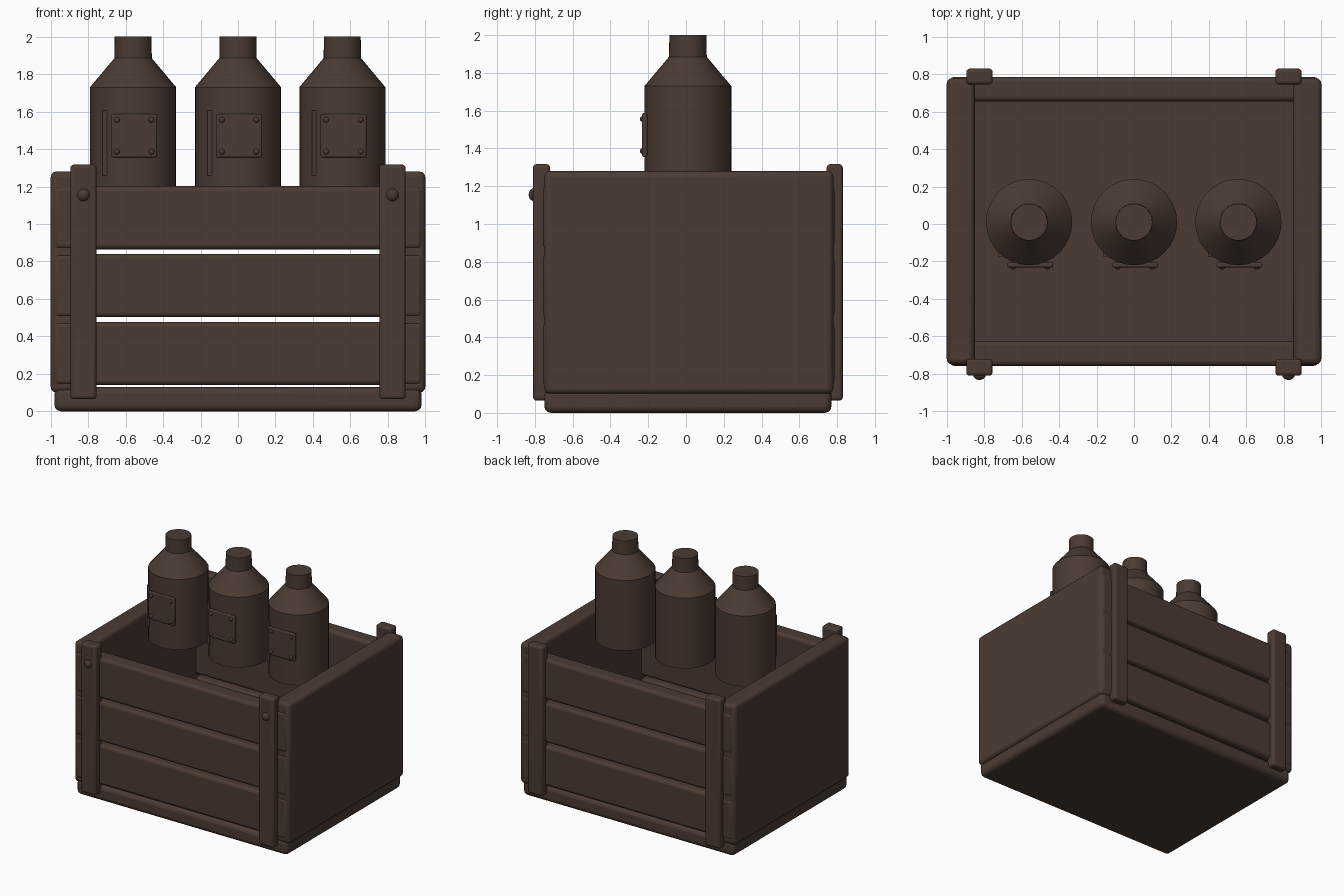
import bpy, math

if "Cube" in bpy.data.objects:
    bpy.data.objects.remove(bpy.data.objects["Cube"])

wood = bpy.data.materials.new("dark_brown")
wood.diffuse_color = (0.07, 0.044, 0.033, 1)
wood.use_nodes = True
wood.node_tree.nodes["Principled BSDF"].inputs["Base Color"].default_value = wood.diffuse_color


def finish(ob, name, bevel=0.0, segments=3):
    ob.name = name
    ob.data.materials.append(wood)
    if bevel:
        m = ob.modifiers.new("Bevel", 'BEVEL')
        m.width, m.segments = bevel, segments
        m.limit_method = 'ANGLE'
    bpy.ops.object.shade_smooth_by_angle(angle=math.radians(35))
    return ob


def box(name, x, y, z, bevel=0.0, segments=3):
    """Box from (min, max) ranges on each axis."""
    bpy.ops.mesh.primitive_cube_add(size=1, location=[(a + b) / 2 for a, b in (x, y, z)])
    ob = bpy.context.object
    ob.scale = [b - a for a, b in (x, y, z)]
    bpy.ops.object.transform_apply(location=False, rotation=False, scale=True)
    return finish(ob, name, bevel, segments)


def stud(name, x, y, z, r, depth):
    """Domed rivet head facing the front."""
    bpy.ops.mesh.primitive_uv_sphere_add(segments=16, ring_count=8, radius=1, location=(x, y, z))
    ob = bpy.context.object
    ob.scale = (r, depth, r)
    bpy.ops.object.transform_apply(location=False, rotation=False, scale=True)
    return finish(ob, name)


def lathe(name, x, y, profile, sides=32):
    """Closed solid of revolution from (radius, z) rings."""
    verts, faces = [], []
    for r, z in profile:
        for i in range(sides):
            a = 2 * math.pi * i / sides
            verts.append((r * math.cos(a), r * math.sin(a), z))
    for k in range(len(profile) - 1):
        for i in range(sides):
            j = (i + 1) % sides
            faces.append((k * sides + i, k * sides + j, (k + 1) * sides + j, (k + 1) * sides + i))
    faces.append(tuple(reversed(range(sides))))
    faces.append(tuple(range((len(profile) - 1) * sides, len(profile) * sides)))
    me = bpy.data.meshes.new(name)
    me.from_pydata(verts, [], faces)
    ob = bpy.data.objects.new(name, me)
    bpy.context.collection.objects.link(ob)
    ob.location = (x, y, 0)
    bpy.ops.object.select_all(action='DESELECT')
    bpy.context.view_layer.objects.active = ob
    ob.select_set(True)
    return finish(ob, name)


# crate floor
box("crate_base", (-0.98, 0.98), (-0.75, 0.77), (0, 0.13), 0.035)

# solid end panels
for s, side in ((-1, "left"), (1, "right")):
    x = sorted((s * 0.85, s * 1.0))
    box(side + "_panel", x, (-0.75, 0.78), (0.10, 1.28), 0.03)

# front and back slats
for i in range(3):
    z = 0.14 + i * 0.3625
    box(f"front_slat_{i}", (-0.985, 0.985), (-0.757, -0.625), (z, z + 0.337), 0.025)
    box(f"back_slat_{i}", (-0.985, 0.985), (0.655, 0.785), (z, z + 0.337), 0.025)

# corner posts, with rivets on the front ones
for s, side in ((-1, "left"), (1, "right")):
    x = sorted((s * 0.755, s * 0.895))
    box(f"front_{side}_post", x, (-0.81, -0.72), (0.065, 1.317), 0.018)
    box(f"back_{side}_post", x, (0.745, 0.83), (0.065, 1.317), 0.018)
    stud(f"front_{side}_rivet", s * 0.825, -0.805, 1.155, 0.034, 0.028)

# bottles with riveted label plate and side strip
for i, cx in enumerate((-0.56, 0, 0.557)):
    cy = 0.01
    lathe(f"bottle_{i}", cx, cy,
          [(0.23, 1.14), (0.23, 1.73), (0.1, 1.885), (0.098, 2.0)])
    px = cx + 0.006
    box(f"label_plate_{i}", (px - 0.122, px + 0.122), (cy - 0.242, cy - 0.215),
        (1.355, 1.588), 0.008, 2)
    for dx in (-0.092, 0.092):
        for dz in (-0.085, 0.085):
            stud(f"label_rivet_{i}", px + dx, cy - 0.242, 1.471 + dz, 0.015, 0.012)
    box(f"side_strip_{i}", (cx - 0.163, cx - 0.14), (cy - 0.185, cy - 0.15), (1.26, 1.605))
